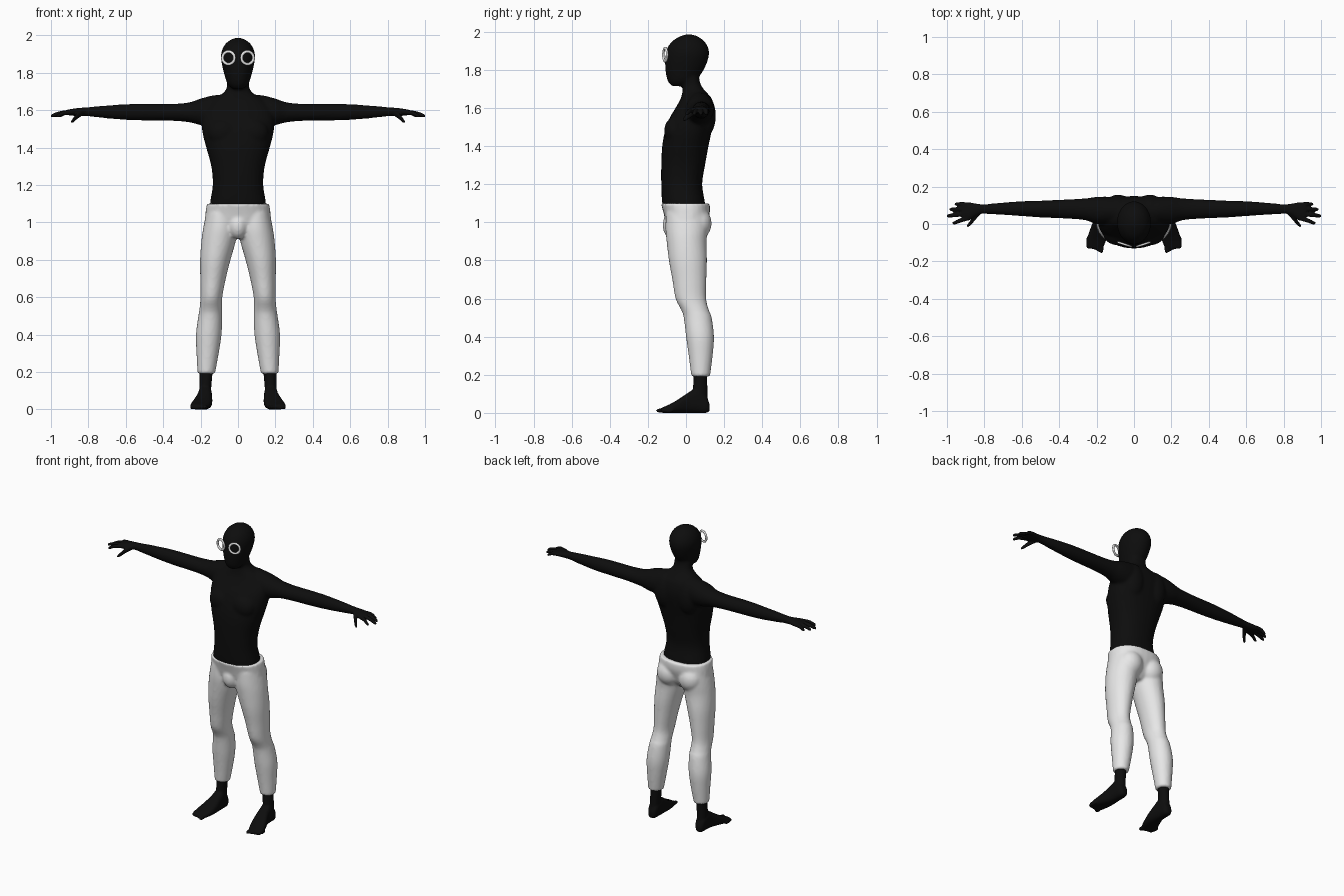
import bpy, bmesh
from math import cos, sin, pi, radians
from mathutils import Matrix, Vector

cube = bpy.data.objects.get("Cube")
if cube:
    bpy.data.objects.remove(cube, do_unlink=True)


def material(name, rgb):
    m = bpy.data.materials.new(name)
    m.use_nodes = True
    m.diffuse_color = (*rgb, 1)
    bsdf = next(n for n in m.node_tree.nodes if n.type == 'BSDF_PRINCIPLED')
    bsdf.inputs["Base Color"].default_value = (*rgb, 1)
    return m


BLACK = material("black", (0.004, 0.004, 0.004))
WHITE = material("white", (0.8, 0.8, 0.8))


def blend(rings, steps=4):
    """Smooth in-between rings through the given ones."""
    out = []
    for i in range(len(rings) - 1):
        p = [rings[max(0, min(len(rings) - 1, i + k))] for k in (-1, 0, 1, 2)]
        for s in range(steps):
            t = s / steps
            out.append([b + t / 2 * (c - a + t * (2 * a - 5 * b + 4 * c - d + t * (3 * (b - c) + d - a)))
                        for a, b, c, d in zip(*p)])
    return out + [list(rings[-1])]


def loft(bm, axis, rings, side=1, power=2.0, n=28):
    """Rings are (position, low a, high a, low b, high b) along an axis."""
    loops = []
    for t, a0, a1, b0, b1 in blend(rings):
        loop = []
        for k in range(n):
            c, s = cos(2 * pi * k / n), sin(2 * pi * k / n)
            e = 2 / power
            a = (a0 + a1) / 2 + (a1 - a0) / 2 * abs(c) ** e * (1 if c > 0 else -1)
            b = (b0 + b1) / 2 + (b1 - b0) / 2 * abs(s) ** e * (1 if s > 0 else -1)
            x, y, z = {'x': (t, a, b), 'y': (a, t, b), 'z': (a, b, t)}[axis]
            loop.append(bm.verts.new((side * x, y, z)))
        loops.append(loop)
    for lo, hi in zip(loops, loops[1:]):
        for k in range(n):
            bm.faces.new((lo[k], lo[(k + 1) % n], hi[(k + 1) % n], hi[k]))
    bm.faces.new(loops[0][::-1])
    bm.faces.new(loops[-1])


def blob(bm, centre, radii, side=1):
    m = Matrix.Translation((side * centre[0], *centre[1:])) @ Matrix.Diagonal((*radii, 1))
    bmesh.ops.create_uvsphere(bm, u_segments=20, v_segments=12, radius=1, matrix=m)


def finish(name, bm, mat, voxel=0, smooth=0):
    bmesh.ops.recalc_face_normals(bm, faces=bm.faces)
    me = bpy.data.meshes.new(name)
    bm.to_mesh(me)
    bm.free()
    me.materials.append(mat)
    for p in me.polygons:
        p.use_smooth = True
    ob = bpy.data.objects.new(name, me)
    bpy.context.collection.objects.link(ob)
    if voxel:
        r = ob.modifiers.new("Fuse", 'REMESH')
        r.mode = 'VOXEL'
        r.voxel_size = voxel
        r.use_smooth_shade = True
    if smooth:
        s = ob.modifiers.new("Soften", 'SMOOTH')
        s.factor = 0.5
        s.iterations = smooth
    return ob


def centred(rows):
    return [(z, -w, w, y0, y1) for z, w, y0, y1 in rows]


# Torso, neck, head and arms fused into one body
bm = bmesh.new()
loft(bm, 'z', centred([
    (1.05, .14, -.11, .10), (1.1, .15, -.125, .1), (1.2, .135, -.13, .085),
    (1.3, .143, -.13, .1), (1.4, .17, -.125, .118), (1.48, .19, -.11, .135),
    (1.55, .195, -.085, .148), (1.6, .185, -.055, .148), (1.65, .145, -.028, .135),
    (1.68, .095, -.02, .11), (1.71, .064, -.016, .085), (1.75, .058, -.02, .07),
    (1.8, .055, -.02, .07)]), power=2.3)
loft(bm, 'z', centred([
    (1.715, .03, -.075, -.01), (1.74, .056, -.095, .04), (1.78, .07, -.106, .08),
    (1.83, .083, -.11, .107), (1.88, .091, -.107, .121), (1.92, .086, -.096, .116),
    (1.955, .067, -.068, .092), (1.977, .038, -.03, .06), (1.987, .01, 0, .03)]))
for s in (1, -1):
    loft(bm, 'x', [
        (.06, .0, .13, 1.52, 1.685), (.13, .0, .145, 1.51, 1.68), (.2, .0, .145, 1.52, 1.662),
        (.26, .02, .137, 1.535, 1.642), (.35, .028, .132, 1.543, 1.634),
        (.5, .035, .125, 1.545, 1.635), (.6, .042, .122, 1.548, 1.632),
        (.72, .05, .113, 1.558, 1.624), (.8, .054, .106, 1.567, 1.617),
        (.85, .052, .108, 1.569, 1.613)], side=s)
    # shoulder blades and chest
    blob(bm, (.085, .09, 1.56), (.075, .067, .12), s)
    blob(bm, (.08, -.055, 1.48), (.085, .06, .075), s)
finish("body", bm, BLACK, .009, 5)

# Trousers: hips, seat and two legs
bm = bmesh.new()
loft(bm, 'z', centred([
    (.915, .04, -.06, .06), (.95, .11, -.085, .09), (1.0, .172, -.105, .11),
    (1.05, .174, -.118, .125), (1.1, .167, -.132, .125)]), power=2.3)
blob(bm, (0, -.065, .985), (.055, .058, .075))
for s in (1, -1):
    loft(bm, 'z', [
        (1.05, .015, .17, -.105, .11), (.97, .004, .186, -.108, .115),
        (.9, .012, .196, -.102, .108), (.8, .04, .203, -.09, .11), (.7, .065, .202, -.072, .107),
        (.6, .084, .201, -.055, .106), (.54, .085, .206, -.025, .12), (.5, .084, .212, -.012, .135),
        (.4, .088, .225, 0, .147), (.3, .103, .222, .014, .14), (.19, .123, .216, .028, .126)], side=s)
    blob(bm, (.08, .06, .995), (.08, .075, .085), s)
finish("trousers", bm, WHITE, .009, 4)

# Hands and feet
for s, label in ((1, "left"), (-1, "right")):
    bm = bmesh.new()
    loft(bm, 'x', [
        (.81, .056, .104, 1.57, 1.614), (.85, .04, .11, 1.57, 1.612),
        (.88, .02, .116, 1.57, 1.608), (.91, .018, .116, 1.574, 1.603),
        (.92, .03, .11, 1.578, 1.6)], side=s)
    for y0, y1, tip in ((.105, .106, .96), (.08, .078, .988), (.055, .044, 1.002), (.03, .006, .972)):
        mid = (.89 + tip) / 2
        loft(bm, 'x', [(x, y - r, y + r, z - r, z + r) for x, y, z, r in (
            (.89, y0, 1.589, .012), (mid, (y0 + y1) / 2, 1.585, .012),
            (tip - .012, y1, 1.572, .01), (tip, y1, 1.568, .004))], side=s, n=12)
    loft(bm, 'x', [(x, y - r, y + r, z - r, z + r) for x, y, z, r in (
        (.825, .065, 1.59, .016), (.855, .03, 1.573, .017),
        (.88, .0, 1.548, .013), (.894, -.012, 1.535, .006))], side=s, n=12)
    finish(label + "_hand", bm, BLACK, .005, 2)

    bm = bmesh.new()
    loft(bm, 'z', [(.02, .145, .205, .03, .118), (.1, .144, .206, .035, .113),
                   (.2, .136, .205, .04, .112), (.26, .136, .205, .04, .115)], side=s)
    loft(bm, 'y', [
        (.124, .16, .195, .01, .045), (.105, .146, .206, 0, .09), (.06, .14, .212, 0, .13),
        (.02, .138, .217, 0, .112), (-.03, .138, .235, 0, .078), (-.08, .147, .252, 0, .048),
        (-.12, .162, .255, 0, .03), (-.132, .175, .245, .002, .024)], side=s, power=2.6)
    for i in range(5):
        blob(bm, (.175 + .018 * i, -.131 + .01 * i, .012), (.013 - .001 * i, .027, .012), s)
    finish(label + "_foot", bm, BLACK, .006, 2)

    # Eye ring, turned slightly outward
    bm = bmesh.new()
    turn = (Matrix.Translation((s * .051, -.109, 1.88)) @ Matrix.Rotation(radians(s * 18), 4, 'Z')
            @ Matrix.Rotation(radians(90), 4, 'X'))
    around, tube = 14, 8
    grid = [[bm.verts.new(turn @ Vector((
        (.034 + .008 * cos(2 * pi * j / tube)) * cos(2 * pi * i / around),
        (.034 + .008 * cos(2 * pi * j / tube)) * sin(2 * pi * i / around),
        .006 * sin(2 * pi * j / tube)))) for j in range(tube)] for i in range(around)]
    for i in range(around):
        for j in range(tube):
            a, b = grid[i], grid[(i + 1) % around]
            bm.faces.new((a[j], b[j], b[(j + 1) % tube], a[(j + 1) % tube]))
    finish(label + "_eye_ring", bm, WHITE)
